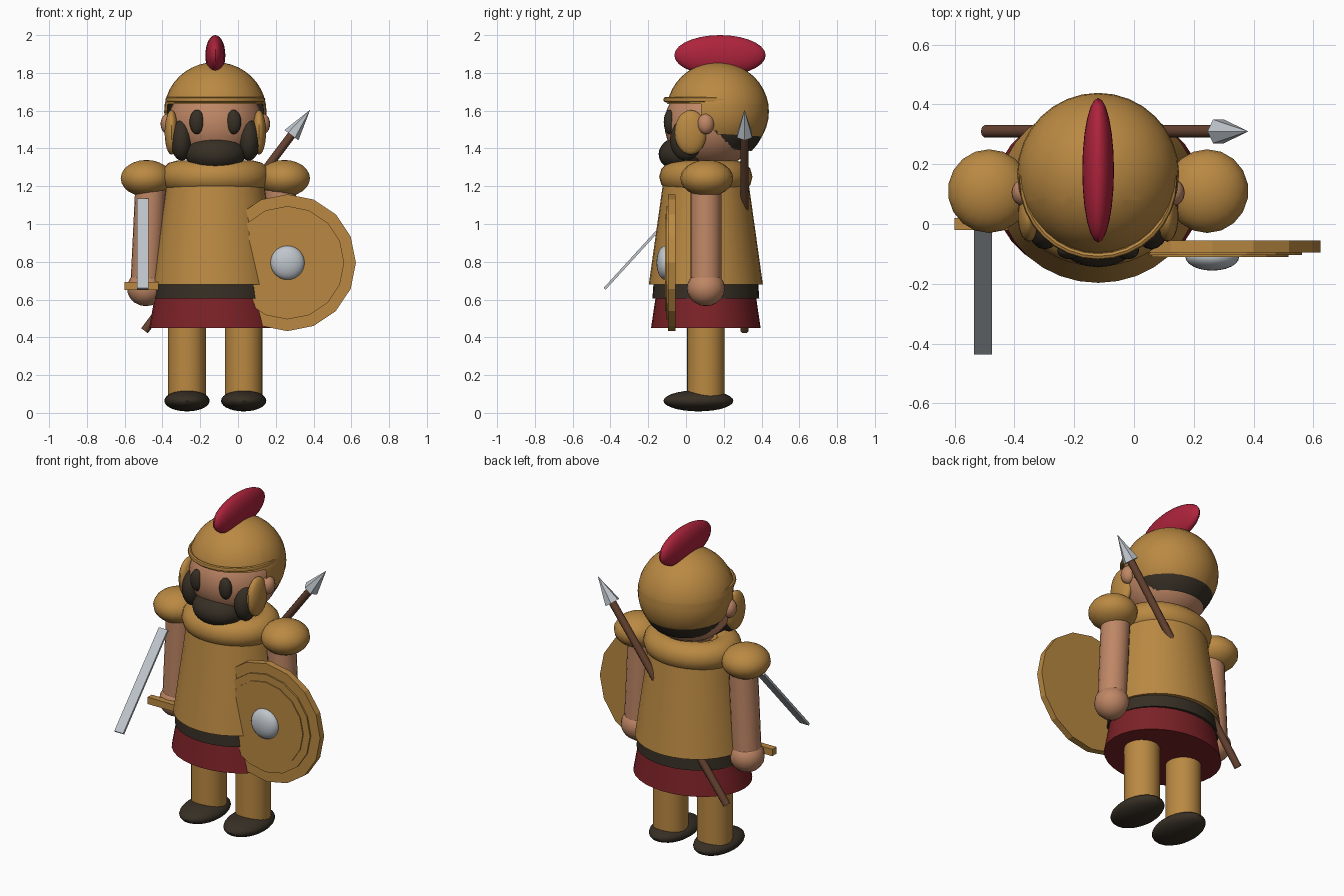
import bpy, bmesh, math
from mathutils import Vector, Matrix

cube = bpy.data.objects.get("Cube")
if cube:
    bpy.data.objects.remove(cube, do_unlink=True)


def material(name, r, g, b):
    m = bpy.data.materials.new(name)
    m.use_nodes = True
    m.diffuse_color = (r, g, b, 1)
    m.node_tree.nodes["Principled BSDF"].inputs["Base Color"].default_value = (r, g, b, 1)
    return m


BRONZE = material("bronze", .49, .25, .055)
SKIN = material("skin", .52, .24, .13)
DARK = material("dark brown", .037, .028, .018)
CREST = material("crimson", .42, .017, .045)
CLOTH = material("dark red cloth", .2, .016, .02)
WOOD = material("wood", .13, .055, .03)
STEEL = material("steel", .52, .56, .6)

CX, CY = -0.12, 0.105  # body axis


def finish(name, bm, mat, smooth=True):
    bmesh.ops.recalc_face_normals(bm, faces=bm.faces)
    mesh = bpy.data.meshes.new(name)
    bm.to_mesh(mesh)
    bm.free()
    mesh.materials.append(mat)
    ob = bpy.data.objects.new(name, mesh)
    bpy.context.collection.objects.link(ob)
    if smooth:
        bpy.ops.object.select_all(action='DESELECT')
        ob.select_set(True)
        bpy.context.view_layer.objects.active = ob
        bpy.ops.object.shade_smooth_by_angle(angle=math.radians(40))
    return ob


def ball(bm, loc, radii, seg=24, rings=14):
    mat = Matrix.Translation(loc) @ Matrix.Diagonal((*radii, 1))
    bmesh.ops.create_uvsphere(bm, u_segments=seg, v_segments=rings, radius=1, matrix=mat)


def ellipsoid(name, loc, radii, mat, seg=24, rings=14):
    bm = bmesh.new()
    ball(bm, loc, radii, seg, rings)
    return finish(name, bm, mat)


def rod(name, a, b, r1, r2, mat, seg=16, smooth=True):
    """Round bar or cone between two points."""
    a, b = Vector(a), Vector(b)
    d = b - a
    m = Matrix.Translation((a + b) / 2) @ d.to_track_quat('Z', 'Y').to_matrix().to_4x4()
    bm = bmesh.new()
    bmesh.ops.create_cone(bm, cap_ends=True, segments=seg, radius1=r1, radius2=r2,
                          depth=d.length, matrix=m)
    return finish(name, bm, mat, smooth)


def frustum(name, z0, rx0, ry0, z1, rx1, ry1, mat, seg=32):
    """Upright oval band around the body axis."""
    bm = bmesh.new()
    loops = []
    for z, rx, ry in ((z0, rx0, ry0), (z1, rx1, ry1)):
        ang = [2 * math.pi * i / seg for i in range(seg)]
        loops.append([bm.verts.new((CX + rx * math.cos(t), CY + ry * math.sin(t), z)) for t in ang])
    for i in range(seg):
        j = (i + 1) % seg
        bm.faces.new((loops[0][i], loops[0][j], loops[1][j], loops[1][i]))
    for ring in loops:
        bm.faces.new(ring)
    return finish(name, bm, mat)


def ring(name, loc, rx, ry, tube, tube_z, mat, seg=32, sides=12):
    """Oval torus lying flat."""
    bm = bmesh.new()
    rows = []
    for i in range(seg):
        t = 2 * math.pi * i / seg
        row = []
        for k in range(sides):
            p = 2 * math.pi * k / sides
            o = tube * math.cos(p)
            row.append(bm.verts.new((loc[0] + (rx + o) * math.cos(t),
                                     loc[1] + (ry + o) * math.sin(t),
                                     loc[2] + tube_z * math.sin(p))))
        rows.append(row)
    for i in range(seg):
        for k in range(sides):
            i2, k2 = (i + 1) % seg, (k + 1) % sides
            bm.faces.new((rows[i][k], rows[i2][k], rows[i2][k2], rows[i][k2]))
    return finish(name, bm, mat)


def box(name, loc, size, mat, tilt=0):
    bm = bmesh.new()
    m = Matrix.Translation(loc) @ Matrix.Rotation(tilt, 4, 'X') @ Matrix.Diagonal((*size, 1))
    bmesh.ops.create_cube(bm, size=1, matrix=m)
    return finish(name, bm, mat, False)


def cut_shell(name, loc, radii, mat, planes, drop):
    """Ellipsoid shell sliced along planes, with faces dropped by rule."""
    bm = bmesh.new()
    ball(bm, loc, radii, 32, 20)
    for co, no in planes:
        geom = bm.verts[:] + bm.edges[:] + bm.faces[:]
        bmesh.ops.bisect_plane(bm, geom=geom, plane_co=co, plane_no=no)
    gone = [f for f in bm.faces if drop(f.calc_center_median())]
    bmesh.ops.delete(bm, geom=gone, context='FACES')
    return finish(name, bm, mat)


# Body and clothing
frustum("skirt", .45, .35, .29, .62, .32, .265, CLOTH)
frustum("belt", .605, .328, .283, .69, .322, .277, DARK)
frustum("tunic", .68, .333, .302, 1.25, .255, .222, BRONZE)
ring("collar", (CX, CY, 1.25), .205, .162, .085, .085, BRONZE)
frustum("chest_top", 1.2, .2, .16, 1.31, .18, .15, BRONZE)
rod("neck", (CX, CY + .02, 1.2), (CX, CY + .02, 1.42), .13, .13, SKIN)

# Limbs, mirrored about the body axis
for s, side in ((1, "left"), (-1, "right")):
    rod(side + "_leg", (CX + s * .15, CY, .06), (CX + s * .15, CY, .52), .1, .1, BRONZE, 24)
    ellipsoid(side + "_foot", (CX + s * .15, .066, .064), (.12, .185, .056), DARK)
    rod(side + "_arm", (CX + s * .368, CY, .66), (CX + s * .34, CY, 1.24), .082, .082, SKIN, 20)
    ellipsoid(side + "_hand", (CX + s * .368, CY, .66), (.1, .1, .095), SKIN, 16, 10)
    ellipsoid(side + "_shoulder_guard", (CX + s * .365, .11, 1.242), (.138, .14, .097), BRONZE, 18, 12)

# Head
ellipsoid("head", (CX, .135, 1.53), (.252, .25, .235), SKIN, 32, 18)
ellipsoid("beard", (CX, -.005, 1.37), (.16, .14, .1), DARK)
for s, side in ((1, "left"), (-1, "right")):
    ellipsoid(side + "_eye", (CX + s * .097, -.088, 1.54), (.04, .03, .065), DARK, 16, 10)
    ellipsoid(side + "_sideburn", (CX + s * .178, 0, 1.445), (.06, .085, .11), DARK, 18, 12)
    ellipsoid(side + "_cheek_guard", (CX + s * .232, .025, 1.485), (.037, .085, .118), BRONZE, 18, 12)
    ellipsoid(side + "_ear", (CX + s * .25, .105, 1.53), (.04, .045, .055), SKIN, 16, 10)

# Hair under the back of the helmet
cut_shell("hair", (CX, .165, 1.575), (.262, .262, .262), DARK,
          [((0, .12, 1.405), (0, .08, 1)), ((0, .11, 0), (0, 1, 0))],
          lambda c: c.y < .11 or c.z < 1.405 - .08 * (c.y - .12))

# Helmet with open face
cut_shell("helmet", (CX, .168, 1.595), (.271, .271, .262), BRONZE,
          [((0, 0, 1.635), (0, 0, 1)), ((0, .08, 0), (0, 1, 0)),
           ((0, .12, 1.475), (0, .2, 1))],
          lambda c: (c.y < .08 and c.z < 1.635) or c.z < 1.475 - .2 * (c.y - .12))
ring("helmet_brow_band", (CX, .145, 1.658), .253, .253, .012, .014, BRONZE, 32, 8)
ellipsoid("helmet_crest", (CX, .18, 1.893), (.053, .242, .107), CREST)

# Shield: stepped discs with a steel boss
SX, SZ = .262, .795
for name, r, front in (("shield", .362, -.095), ("shield_middle", .30, -.104),
                       ("shield_centre", .255, -.11)):
    rod(name, (SX, -.055, SZ), (SX, front, SZ), r, r, BRONZE, 16, False)
ellipsoid("shield_boss", (SX, -.11, SZ), (.09, .046, .09), STEEL)

# Sword
box("sword_blade", (-.505, -.215, .893), (.06, .014, .64), STEEL, -math.atan2(.43, .47))
box("sword_guard", (-.51, 0, .672), (.18, .04, .042), BRONZE)

# Spear carried across the back
rod("spear_shaft", (-.495, .31, .435), (.29, .31, 1.48), .022, .022, WOOD, 10)
rod("spear_head", (.283, .31, 1.47), (.382, .31, 1.605), .046, 0, STEEL, 6, False)
